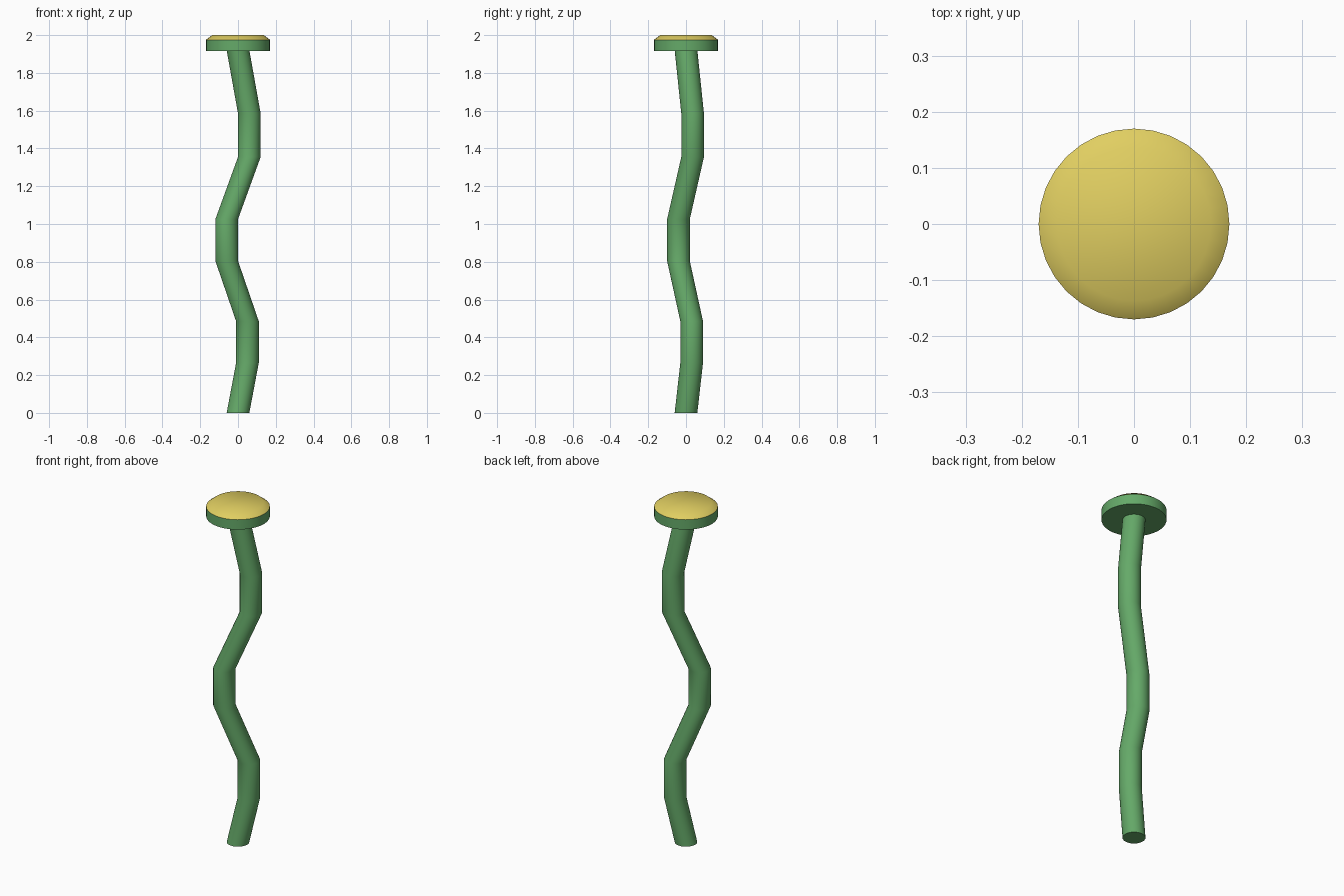
import bpy, bmesh, math

if "Cube" in bpy.data.objects:
    bpy.data.objects.remove(bpy.data.objects["Cube"])


def material(name, rgb):
    m = bpy.data.materials.new(name)
    m.diffuse_color = (*rgb, 1)
    m.use_nodes = True
    m.node_tree.nodes["Principled BSDF"].inputs["Base Color"].default_value = m.diffuse_color
    return m


GREEN = material("leaf_green", (0.13, 0.40, 0.14))
YELLOW = material("petal_yellow", (0.75, 0.62, 0.12))


def loft(name, rings, sides, mat, cap_start=True, cap_end=True, angle=40):
    """Skin level rings given as (x, y, z, radius)."""
    bm = bmesh.new()
    loops = []
    for x, y, z, r in rings:
        loops.append([bm.verts.new((x + r * math.cos(2 * math.pi * i / sides),
                                    y + r * math.sin(2 * math.pi * i / sides), z))
                      for i in range(sides)])
    for a, b in zip(loops, loops[1:]):
        for i in range(sides):
            j = (i + 1) % sides
            bm.faces.new((a[i], a[j], b[j], b[i]))
    if cap_start:
        bm.faces.new(loops[0][::-1])
    if cap_end:
        bm.faces.new(loops[-1])
    me = bpy.data.meshes.new(name)
    bm.to_mesh(me)
    bm.free()
    me.materials.append(mat)
    ob = bpy.data.objects.new(name, me)
    bpy.context.collection.objects.link(ob)
    bpy.ops.object.select_all(action='DESELECT')
    ob.select_set(True)
    bpy.context.view_layer.objects.active = ob
    bpy.ops.object.shade_smooth_by_angle(angle=math.radians(angle))
    return ob


# Crooked stem: level rings along a zigzag path
path = [(0, 0, 0), (0.05, 0.03, 0.265), (0.05, 0.03, 0.485), (-0.06, -0.04, 0.805),
        (-0.06, -0.04, 1.025), (0.06, 0.035, 1.355), (0.06, 0.035, 1.585), (0, 0, 1.92)]
loft("stem", [(*p, 0.06) for p in path], 32, GREEN)

# Flower head: green cup below, yellow bevelled disc on top
loft("head_cup", [(0, 0, 1.917, 0.17), (0, 0, 1.975, 0.17)], 32, GREEN, cap_end=False)
loft("head_disc", [(0, 0, 1.975, 0.17), (0, 0, 2.0, 0.137)], 32, YELLOW, cap_start=False)
